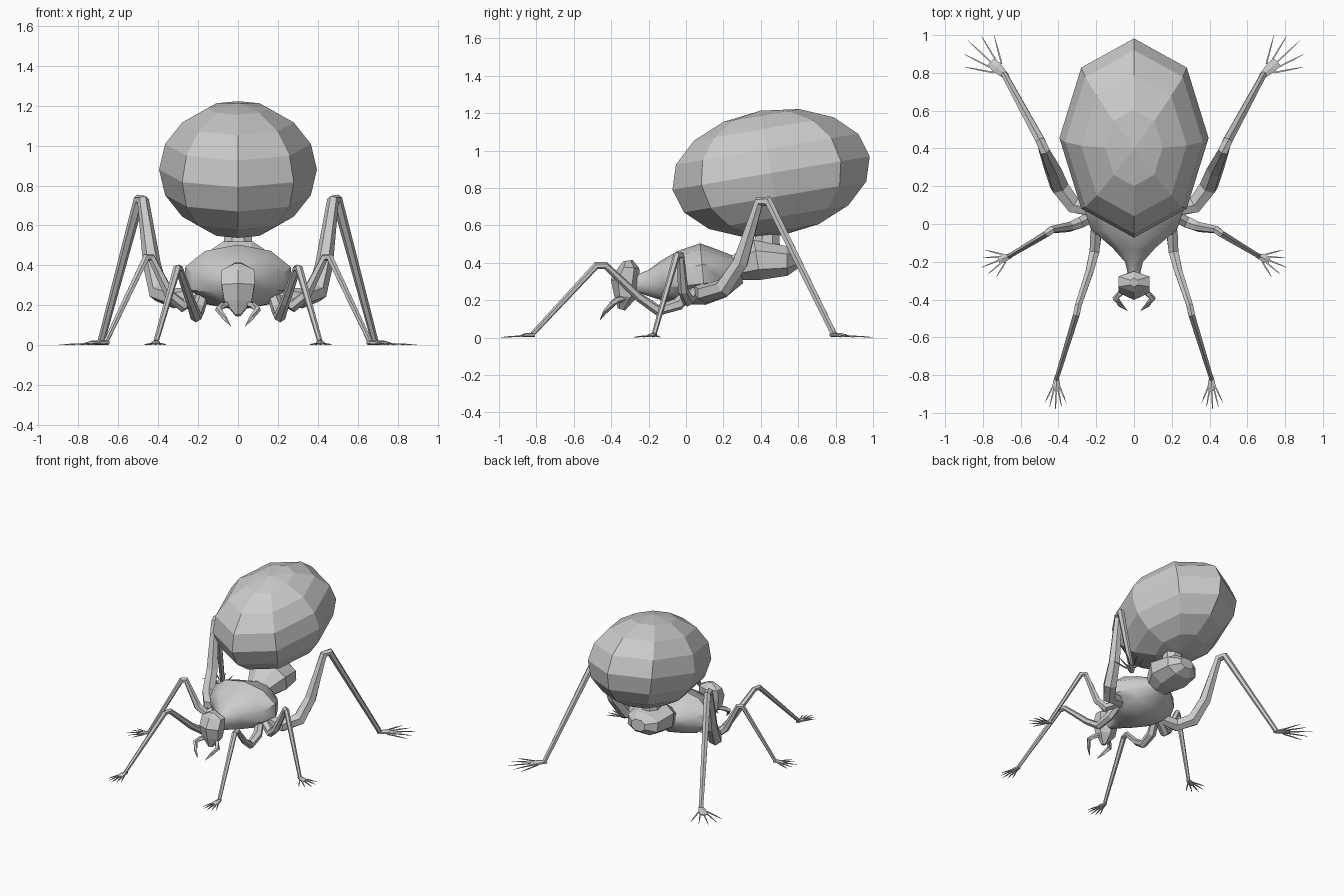
import bpy, bmesh, math
from mathutils import Vector, Matrix

if "Cube" in bpy.data.objects:
    bpy.data.objects.remove(bpy.data.objects["Cube"])

grey = bpy.data.materials.new("light grey")
grey.use_nodes = True
grey.diffuse_color = (0.6, 0.6, 0.6, 1)
grey.node_tree.nodes["Principled BSDF"].inputs["Base Color"].default_value = (0.6, 0.6, 0.6, 1)


def loft(bm, points, radii, side, sides=6, power=1.0):
    """Skin elliptical rings (side radius, other radius) along a path."""
    points = [Vector(p) for p in points]
    rings = []
    for i, p in enumerate(points):
        before, after = points[max(i - 1, 0)], points[min(i + 1, len(points) - 1)]
        a = (p - before).normalized()
        b = (after - p).normalized()
        along = (a + b).normalized()
        u = (side - along * side.dot(along)).normalized()
        v = along.cross(u)
        ru, rv = radii[i]
        ring = []
        for k in range(sides):
            t = 2 * math.pi * (k + 0.5) / sides
            c, s = math.cos(t), math.sin(t)
            c = math.copysign(abs(c) ** power, c)
            s = math.copysign(abs(s) ** power, s)
            ring.append(bm.verts.new(p + u * ru * c + v * rv * s))
        rings.append(ring)
    for r, q in zip(rings, rings[1:]):
        for k in range(sides):
            n = (k + 1) % sides
            bm.faces.new((r[k], r[n], q[n], q[k]))
    bm.faces.new(rings[0])
    bm.faces.new(rings[-1])


def finish(bm, name, mirror=False, smooth=0):
    bmesh.ops.recalc_face_normals(bm, faces=bm.faces)
    mesh = bpy.data.meshes.new(name)
    bm.to_mesh(mesh)
    bm.free()
    mesh.materials.append(grey)
    ob = bpy.data.objects.new(name, mesh)
    bpy.context.collection.objects.link(ob)
    if mirror:
        ob.modifiers.new("mirror", "MIRROR")
    if smooth:
        bpy.ops.object.select_all(action="DESELECT")
        bpy.context.view_layer.objects.active = ob
        ob.select_set(True)
        bpy.ops.object.shade_smooth_by_angle(angle=math.radians(smooth))
    return ob


def body_part(name, rings, sides, power=1.0, smooth=0):
    """Each ring is y, z, half width, half depth."""
    bm = bmesh.new()
    loft(bm, [(0, y, z) for y, z, w, d in rings], [(w, d) for y, z, w, d in rings],
         Vector((1, 0, 0)), sides, power)
    return finish(bm, name, smooth=smooth)


# Faceted abdomen, tilted up at the rear
bm = bmesh.new()
bmesh.ops.create_uvsphere(bm, u_segments=8, v_segments=8, radius=1)
bmesh.ops.transform(bm, verts=bm.verts, matrix=Matrix.Translation((0, 0.455, 0.88))
                    @ Matrix.Rotation(math.radians(9.6), 4, "X")
                    @ Matrix.Diagonal((0.395, 0.535, 0.338, 1)))
finish(bm, "abdomen")

# Thorax, waist node and the stalk that carries the abdomen
body_part("thorax", [
    (-0.28, 0.29, 0.03, 0.04), (-0.2, 0.29, 0.05, 0.07), (-0.12, 0.3, 0.12, 0.11),
    (-0.02, 0.32, 0.24, 0.145), (0.09, 0.34, 0.28, 0.165),
    (0.2, 0.34, 0.22, 0.125), (0.29, 0.36, 0.1, 0.07)], 10, smooth=35)
body_part("waist_node", [
    (0.23, 0.36, 0.08, 0.06), (0.38, 0.415, 0.165, 0.115),
    (0.54, 0.41, 0.14, 0.085), (0.6, 0.415, 0.06, 0.045)], 8, power=0.85)
body_part("abdomen_stalk", [(0.43, 0.47, 0.08, 0.08), (0.44, 0.6, 0.07, 0.06)], 8)

# Wedge shaped head with a ridge down the face
body_part("head", [
    (-0.31, 0.412, 0.02, 0.025), (-0.305, 0.375, 0.095, 0.055),
    (-0.325, 0.3, 0.095, 0.078), (-0.325, 0.22, 0.08, 0.06),
    (-0.345, 0.15, 0.015, 0.02)], 6)

# Hooked mandibles
bm = bmesh.new()
loft(bm, [(0.04, -0.33, 0.21), (0.075, -0.37, 0.2), (0.098, -0.395, 0.18),
          (0.07, -0.43, 0.14), (0.035, -0.46, 0.095)],
     [(0.016, 0.016), (0.018, 0.016), (0.018, 0.018), (0.013, 0.013), (0.001, 0.001)],
     Vector((0, 0, 1)), 5)
finish(bm, "mandibles", mirror=True)


def leg_pair(name, path, radii, heading, spread, toe):
    """Jointed leg, flat foot and five thin toes, mirrored across the body."""
    bm = bmesh.new()
    ankle = Vector(path[-1])
    reach = ankle - Vector(path[0])
    side = Vector((-reach.y, reach.x, 0)).normalized()
    loft(bm, path, [(r, r) for r in radii], side, 6)

    def out(angle, dist, z):
        a = math.radians(angle)
        return Vector((ankle.x + math.cos(a) * dist, ankle.y + math.sin(a) * dist, z))

    a = math.radians(heading)
    flat_side = Vector((-math.sin(a), math.cos(a), 0))
    r = radii[-1]
    palm = toe * 0.38
    loft(bm, [out(heading, -r, 0.015), out(heading, palm * 0.6, 0.013), out(heading, palm, 0.008)],
         [(r, 0.012), (r * 1.9, 0.011), (r * 1.3, 0.006)], flat_side, 6)
    for k in range(5):
        f = k / 2 - 1
        angle = heading + f * spread
        length = toe * (1 - 0.18 * abs(f))
        loft(bm, [out(angle, palm * 0.6, 0.009), out(angle, length * 0.7, 0.006), out(angle, length, 0.002)],
             [(0.006, 0.005), (0.005, 0.004), (0.001, 0.001)], flat_side, 4)
    finish(bm, name, mirror=True)


leg_pair("front_legs",
         [(0.17, 0.04, 0.27), (0.2, -0.04, 0.18), (0.21, -0.15, 0.145), (0.235, -0.25, 0.215),
          (0.295, -0.43, 0.385), (0.305, -0.48, 0.385), (0.41, -0.82, 0.02)],
         [0.03, 0.034, 0.03, 0.024, 0.02, 0.02, 0.013], -88, 24, 0.17)
leg_pair("middle_legs",
         [(0.18, 0.06, 0.26), (0.28, 0.01, 0.2), (0.34, -0.015, 0.25),
          (0.435, -0.03, 0.44), (0.46, -0.05, 0.44), (0.66, -0.17, 0.02)],
         [0.035, 0.034, 0.028, 0.022, 0.02, 0.013], -22, 36, 0.16)
leg_pair("hind_legs",
         [(0.18, 0.07, 0.26), (0.32, 0.1, 0.235), (0.395, 0.2, 0.265), (0.43, 0.29, 0.4),
          (0.475, 0.39, 0.725), (0.495, 0.44, 0.73), (0.685, 0.79, 0.02)],
         [0.04, 0.05, 0.052, 0.045, 0.03, 0.028, 0.018], 43, 32, 0.265)
